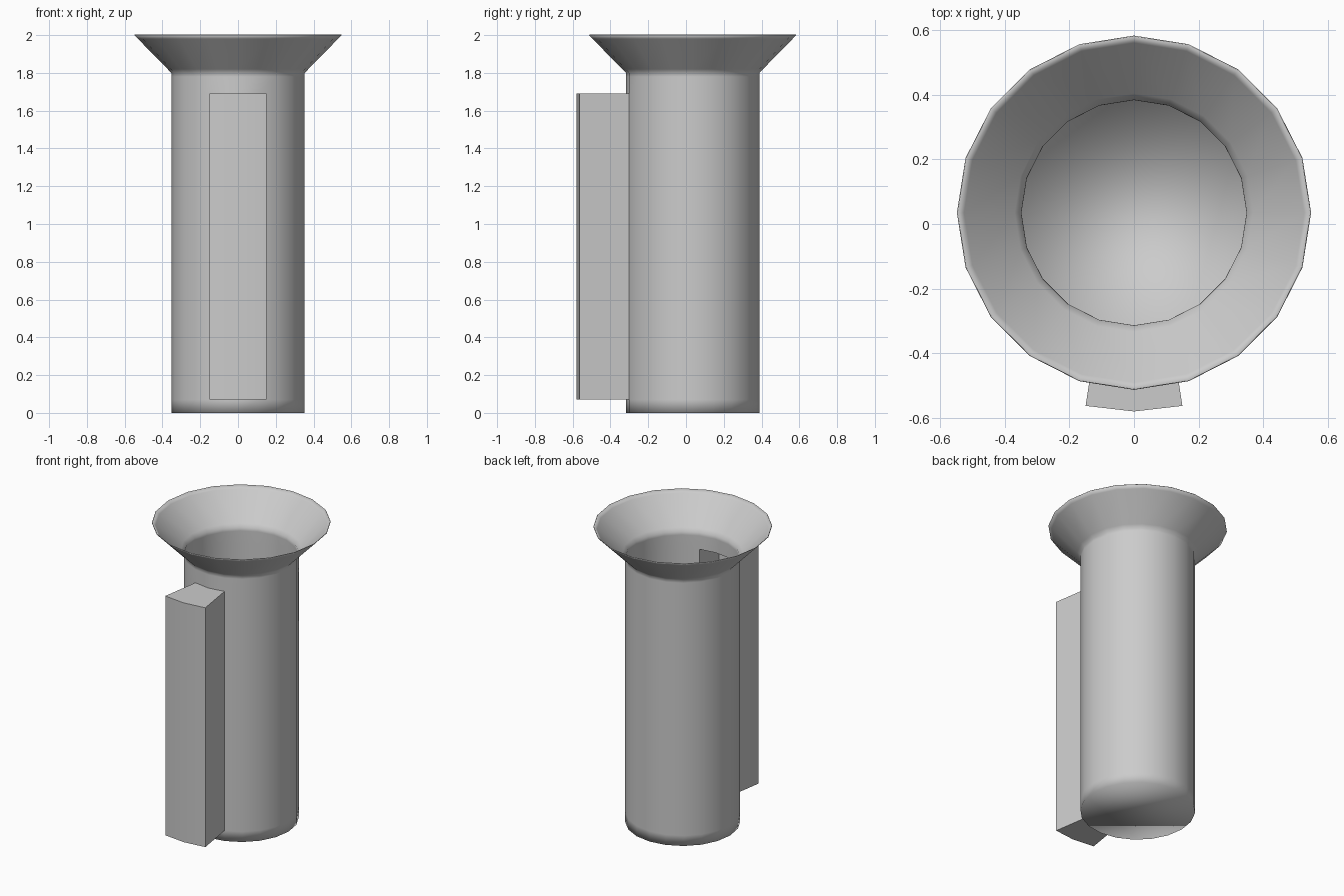
import bpy
import bmesh
from math import cos, sin, pi

cube = bpy.data.objects.get("Cube")
if cube:
    bpy.data.objects.remove(cube)

SIDES = 20
CENTRE_Y = 0.035
RADIUS, RIM_RADIUS = 0.353, 0.549

# plain grey material
grey = bpy.data.materials.new("plain_grey")
grey.use_nodes = True
colour = (0.6, 0.6, 0.6, 1)
grey.diffuse_color = colour
grey.node_tree.nodes["Principled BSDF"].inputs["Base Color"].default_value = colour


def flare(z):
    """Radius of the wall at height z: straight tube, then a funnel."""
    return RADIUS + max(0, z - 1.8) / 0.2 * (RIM_RADIUS - RADIUS)


bm = bmesh.new()

# tube, funnel and floor, as rings joined by quads
rings = []
for z in (0, 0.07, 1.69, 1.78, 1.8, 1.82, 1.98, 2):
    r = flare(z)
    rings.append([bm.verts.new((r * cos(2 * pi * i / SIDES),
                                CENTRE_Y + r * sin(2 * pi * i / SIDES), z))
                  for i in range(SIDES)])
bm.faces.new(rings[0][::-1])
handle_faces = []
for level, (low, high) in enumerate(zip(rings, rings[1:])):
    for i in range(SIDES):
        j = (i + 1) % SIDES
        face = bm.faces.new((low[i], low[j], high[j], high[i]))
        # the two wall faces either side of the front become the handle
        if level == 1 and i in (14, 15):
            handle_faces.append(face)

# hollow handle, pushed out of the wall and widened
result = bmesh.ops.extrude_face_region(bm, geom=handle_faces)["geom"]
for v in (g for g in result if isinstance(g, bmesh.types.BMVert)):
    v.co.x *= 1.376
    v.co.y -= 0.263
leftover = [f for f in handle_faces if f.is_valid]
if leftover:
    bmesh.ops.delete(bm, geom=leftover, context='FACES')

# smooth wall, crisp handle edges
bm.normal_update()
for f in bm.faces:
    f.smooth = True
for e in bm.edges:
    on_handle = any(v.co.y < -0.5 and v.co.z < 1.75 for f in e.link_faces for v in f.verts)
    if on_handle and e.calc_face_angle(0) > 0.7:
        e.smooth = False

mesh = bpy.data.meshes.new("funnel_cup_with_handle")
bm.to_mesh(mesh)
bm.free()
mesh.materials.append(grey)
cup = bpy.data.objects.new("funnel_cup_with_handle", mesh)
bpy.context.collection.objects.link(cup)

# very thin wall
shell = cup.modifiers.new("thin_wall", 'SOLIDIFY')
shell.thickness = 0.004
shell.offset = -1
